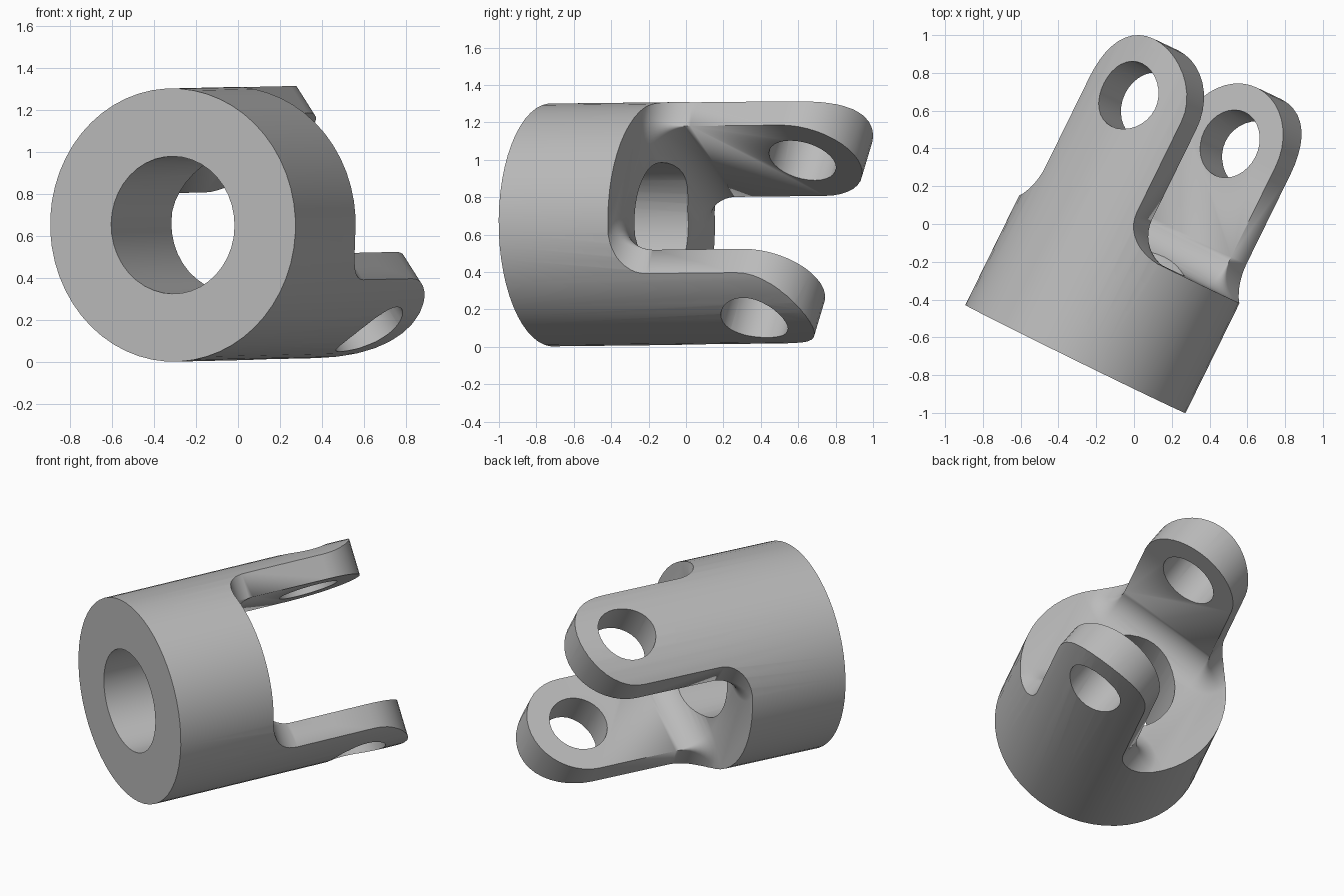
import bpy, bmesh
from math import sin, cos, pi, radians
from mathutils import Matrix, Vector

if "Cube" in bpy.data.objects:
    bpy.data.objects.remove(bpy.data.objects["Cube"], do_unlink=True)

RADIUS, BORE, BODY = 0.65, 0.327, 0.65    # barrel radius, bore radius, barrel length
HALF, INNER, FILLET = 0.33, 0.404, 0.2    # lug half width, inner face offset, root fillet
PIN_AT, PIN = 1.38, 0.185                 # cross hole position and radius


def add_object(name, bm):
    bmesh.ops.recalc_face_normals(bm, faces=bm.faces)
    mesh = bpy.data.meshes.new(name)
    bm.to_mesh(mesh)
    bm.free()
    obj = bpy.data.objects.new(name, mesh)
    bpy.context.collection.objects.link(obj)
    return obj


def cylinder(name, radius, length, sides, matrix):
    bm = bmesh.new()
    bmesh.ops.create_cone(bm, cap_ends=True, segments=sides, radius1=radius,
                          radius2=radius, depth=length, matrix=matrix)
    return add_object(name, bm)


def lug(name, sign):
    """Lofted lug with a rolled root fillet and a round end."""
    steps = 10
    rings = [(BODY - 0.1, HALF, FILLET)]
    for i in range(steps + 1):
        t = i / steps * pi / 2
        rings.append((BODY - 0.003 + FILLET * (1 - cos(t)), HALF, FILLET * (1 - sin(t))))
    for i in range(steps + 1):
        t = i / steps * pi / 2
        rings.append((PIN_AT + HALF * sin(t), HALF * cos(t), 0))
    bm = bmesh.new()
    loops = []
    for along, half, f in rings:
        points = [(half + f, 0.9)]
        for side, start in ((1, 0), (-1, -pi / 2)):
            for k in range(9):
                a = start - k / 8 * pi / 2
                points.append((side * half + f * cos(a), INNER + f * sin(a)))
        points.append((-half - f, 0.9))
        loops.append([bm.verts.new((sign * x, along, sign * z)) for x, z in points])
    count = len(loops[0])
    for a, b in zip(loops, loops[1:]):
        for k in range(count):
            n = (k + 1) % count
            bm.faces.new((a[k], a[n], b[n], b[k]))
    bm.faces.new(loops[0])
    bmesh.ops.remove_doubles(bm, verts=bm.verts, dist=0.0001)
    return add_object(name, bm)


def boolean(obj, cutter, operation):
    mod = obj.modifiers.new("cut", "BOOLEAN")
    mod.object, mod.operation, mod.solver = cutter, operation, "EXACT"
    bpy.context.view_layer.objects.active = obj
    bpy.ops.object.modifier_apply(modifier=mod.name)
    bpy.data.objects.remove(cutter, do_unlink=True)


# Block for the barrel, joined to the two lugs
bm = bmesh.new()
bmesh.ops.create_cube(bm, size=1, matrix=Matrix.Translation((0, BODY / 2 - 0.1, 0))
                      @ Matrix.Diagonal((2, BODY + 0.2, 2, 1)))
yoke = add_object("joint_yoke", bm)
boolean(yoke, lug("upper_lug", 1), "UNION")
boolean(yoke, lug("lower_lug", -1), "UNION")

# Turn to the round outside, then bore lengthwise and across
lengthwise = Matrix.Translation((0, 1, 0)) @ Matrix.Rotation(pi / 2, 4, "X")
boolean(yoke, cylinder("outside", RADIUS, 2, 56, lengthwise), "INTERSECT")
boolean(yoke, cylinder("bore", BORE, 3, 40, lengthwise), "DIFFERENCE")
boolean(yoke, cylinder("cross_hole", PIN, 3, 32, Matrix.Translation((0, PIN_AT, 0))),
        "DIFFERENCE")

# Trim the barrel's open end flat at the base plane
bm = bmesh.new()
bm.from_mesh(yoke.data)
lowest = min(v.co.y for v in bm.verts)
bmesh.ops.translate(bm, vec=Vector((0, -lowest, 0)),
                    verts=[v for v in bm.verts if abs(v.co.y - lowest) < 0.001])
bm.to_mesh(yoke.data)
bm.free()

# Steel colour
steel = bpy.data.materials.new("steel_grey")
steel.use_nodes = True
colour = (0.5, 0.5, 0.5, 1)
steel.diffuse_color = colour
steel.node_tree.nodes["Principled BSDF"].inputs["Base Color"].default_value = colour
yoke.data.materials.clear()
yoke.data.materials.append(steel)
for face in yoke.data.polygons:
    face.material_index = 0

# Pose: rolled about its axis, tipped slightly, turned to the side
yoke.matrix_world = (Matrix.Translation((-0.31, -0.715, 0.652))
                     @ Matrix.Rotation(radians(-26.15), 4, "Z")
                     @ Matrix.Rotation(0.01, 4, "X")
                     @ Matrix.Rotation(radians(-35), 4, "Y"))
bpy.ops.object.select_all(action="DESELECT")
yoke.select_set(True)
bpy.context.view_layer.objects.active = yoke
bpy.ops.object.shade_smooth_by_angle(angle=radians(30))
